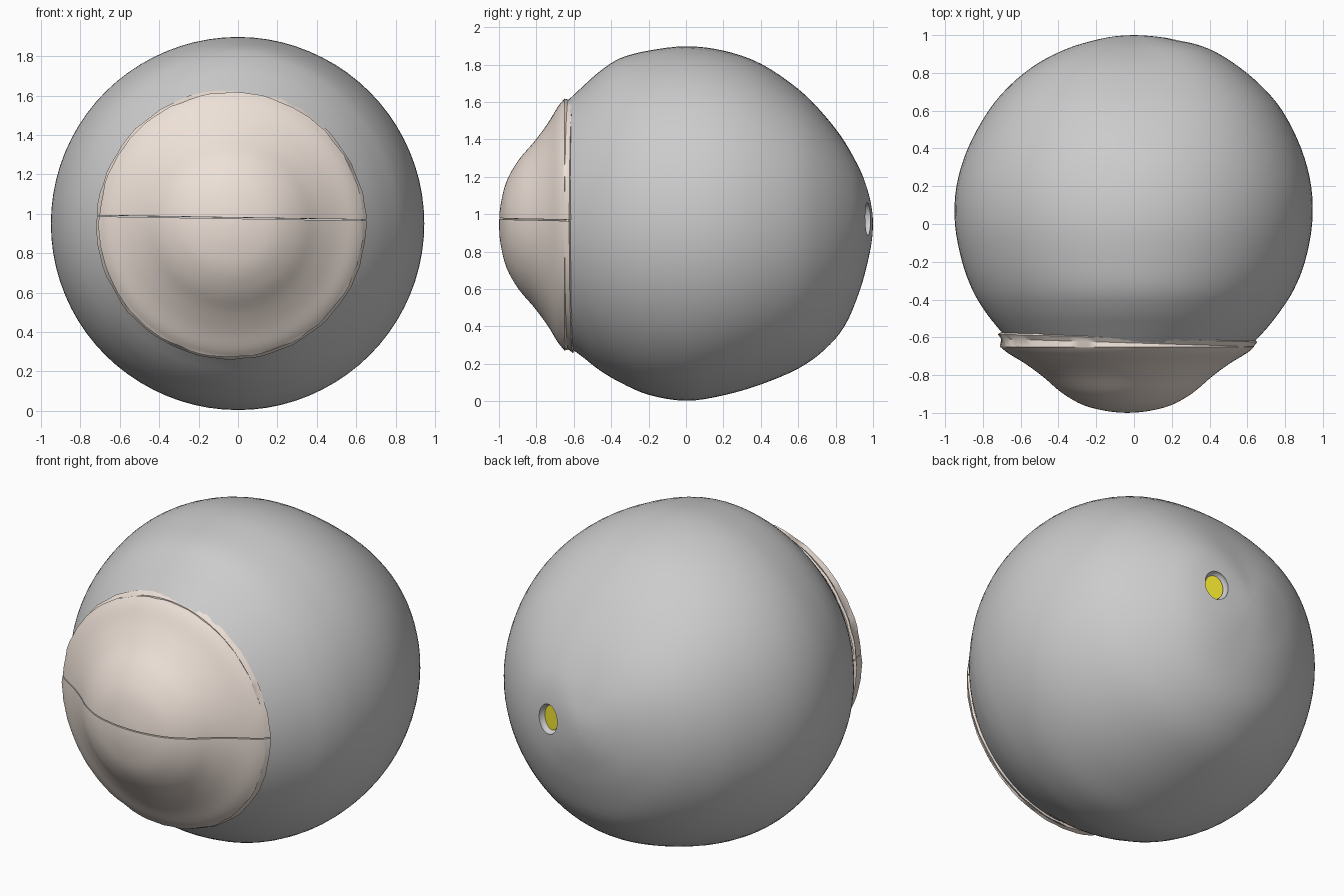
import bpy, bmesh, math, random
from mathutils import Vector

if "Cube" in bpy.data.objects:
    bpy.data.objects.remove(bpy.data.objects["Cube"])

random.seed(3)
SEG = 80


def spline(rows, steps):
    """Catmull-Rom smoothing of rows of numbers."""
    out = []
    for i in range(len(rows) - 1):
        a, b, c, d = (rows[max(0, min(len(rows) - 1, i + k))] for k in (-1, 0, 1, 2))
        for s in range(steps):
            t = s / steps
            out.append([0.5 * (2 * q + (r - p) * t + (2 * p - 5 * q + 4 * r - v) * t * t
                               + (3 * q - p - 3 * r + v) * t ** 3)
                        for p, q, r, v in zip(a, b, c, d)])
    return out + [list(rows[-1])]


def loft(rows, cx, cz, jitter=None):
    """Rings along y; each row is y, left, right, top, bottom radius."""
    bm = bmesh.new()
    rings = []
    for k, (y, le, ri, to, bo) in enumerate(rows):
        ring = []
        for i in range(SEG):
            a = 2 * math.pi * i / SEG
            c, s = math.cos(a), math.sin(a)
            w = s ** 4
            r = (ri if c > 0 else le) * (1 - w) + (to if s > 0 else bo) * w
            r = max(r, 0)
            if jitter and k in jitter:
                r += jitter[k][i]
            ring.append(bm.verts.new((cx + r * c, y, cz + r * s)))
        rings.append(ring)
    for p, q in zip(rings, rings[1:]):
        for i in range(SEG):
            j = (i + 1) % SEG
            bm.faces.new((p[i], p[j], q[j], q[i]))
    bmesh.ops.remove_doubles(bm, verts=bm.verts, dist=1e-5)
    bmesh.ops.recalc_face_normals(bm, faces=bm.faces)
    return bm


def add(name, bm, mat=None):
    me = bpy.data.meshes.new(name)
    bm.to_mesh(me)
    bm.free()
    ob = bpy.data.objects.new(name, me)
    bpy.context.collection.objects.link(ob)
    if mat:
        me.materials.append(mat)
    return ob


def finish(ob, angle=35):
    bpy.ops.object.select_all(action='DESELECT')
    ob.select_set(True)
    bpy.context.view_layer.objects.active = ob
    for m in list(ob.modifiers):
        bpy.ops.object.modifier_apply(modifier=m.name)
    bpy.ops.object.shade_smooth_by_angle(angle=math.radians(angle))


def material(name, col):
    m = bpy.data.materials.new(name)
    m.diffuse_color = (*col, 1)
    m.use_nodes = True
    m.node_tree.nodes["Principled BSDF"].inputs["Base Color"].default_value = m.diffuse_color
    return m


cream = material("cream", (0.85, 0.75, 0.68))
yellow = material("yellow", (0.9, 0.8, 0.03))

# main ball: slightly irregular, flattened in front
ball_rows = [
    (-0.63, .65, .63, .66, .655), (-0.55, .72, .705, .735, .715),
    (-0.46, .79, .775, .815, .785), (-0.35, .855, .845, .885, .85),
    (-0.2, .91, .905, .925, .915), (0.0, .948, .943, .948, .947),
    (0.2, .94, .938, .925, .918), (0.4, .88, .885, .855, .86),
    (0.6, .77, .785, .72, .775), (0.74, .65, .665, .58, .675),
    (0.85, .51, .53, .435, .545), (0.93, .35, .39, .285, .355),
    (0.975, .20, .23, .16, .19), (0.995, .09, .09, .07, .08), (1.0, 0, 0, 0, 0)]
front_cap = [[-0.63, 0, 0, 0, 0]]
ball = add("eyeball", loft(front_cap + spline(ball_rows, 4), 0, 0.95))

# dimple at the back
bm = bmesh.new()
bmesh.ops.create_uvsphere(bm, u_segments=32, v_segments=16, radius=1)
dent = add("dent_cutter", bm)
dent.scale = (0.072, 0.055, 0.088)
dent.location = (0.23, 0.97, 0.975)
dent.hide_render = True
cut = ball.modifiers.new("dent", 'BOOLEAN')
cut.operation = 'DIFFERENCE'
cut.object = dent
finish(ball)
bpy.data.objects.remove(dent)

# yellow nerve disc set in the dimple
bm = bmesh.new()
bmesh.ops.create_cone(bm, cap_ends=True, segments=32, radius1=1, radius2=1, depth=1)
nerve = add("nerve_disc", bm, yellow)
nerve.scale = (0.055, 0.072, 0.04)
nerve.rotation_euler = (math.radians(-90), 0, math.radians(-14))
nerve.location = (0.223, 0.925, 0.975)
finish(nerve)

# front shell: bell-shaped dome split into an upper and a lower half
dome = [(-1.0, 0), (-0.992, .10), (-0.96, .23), (-0.895, .345), (-0.81, .445),
        (-0.74, .54), (-0.685, .63), (-0.65, .672)]
dome_rows = spline([(y, r, r, r, r) for y, r in dome], 4)
rim = [[-0.63, .668, .668, .668, .668], [-0.605, .685, .685, .685, .685]]
n = len(dome_rows)
rough = {k: [random.uniform(-.004, .004) for _ in range(SEG)] for k in (n - 1, n + 1)}
normal = Vector((0.016, 0, 1))
for name, side in (("upper_shell", 1), ("lower_shell", -1)):
    bm = loft(dome_rows + rim, -0.035, 0.945, rough)
    for v in bm.verts:  # the rim runs slightly askew
        if v.co.y > -0.64:
            v.co.y -= 0.03 * v.co.x
    bmesh.ops.bisect_plane(bm, geom=bm.verts[:] + bm.edges[:] + bm.faces[:],
                           plane_co=(0, 0, 0.978 + side * 0.003), plane_no=normal,
                           clear_inner=side > 0, clear_outer=side < 0)
    half = add(name, bm, cream)
    sol = half.modifiers.new("thickness", 'SOLIDIFY')
    sol.thickness = 0.015
    sol.offset = -1
    finish(half, 40)
